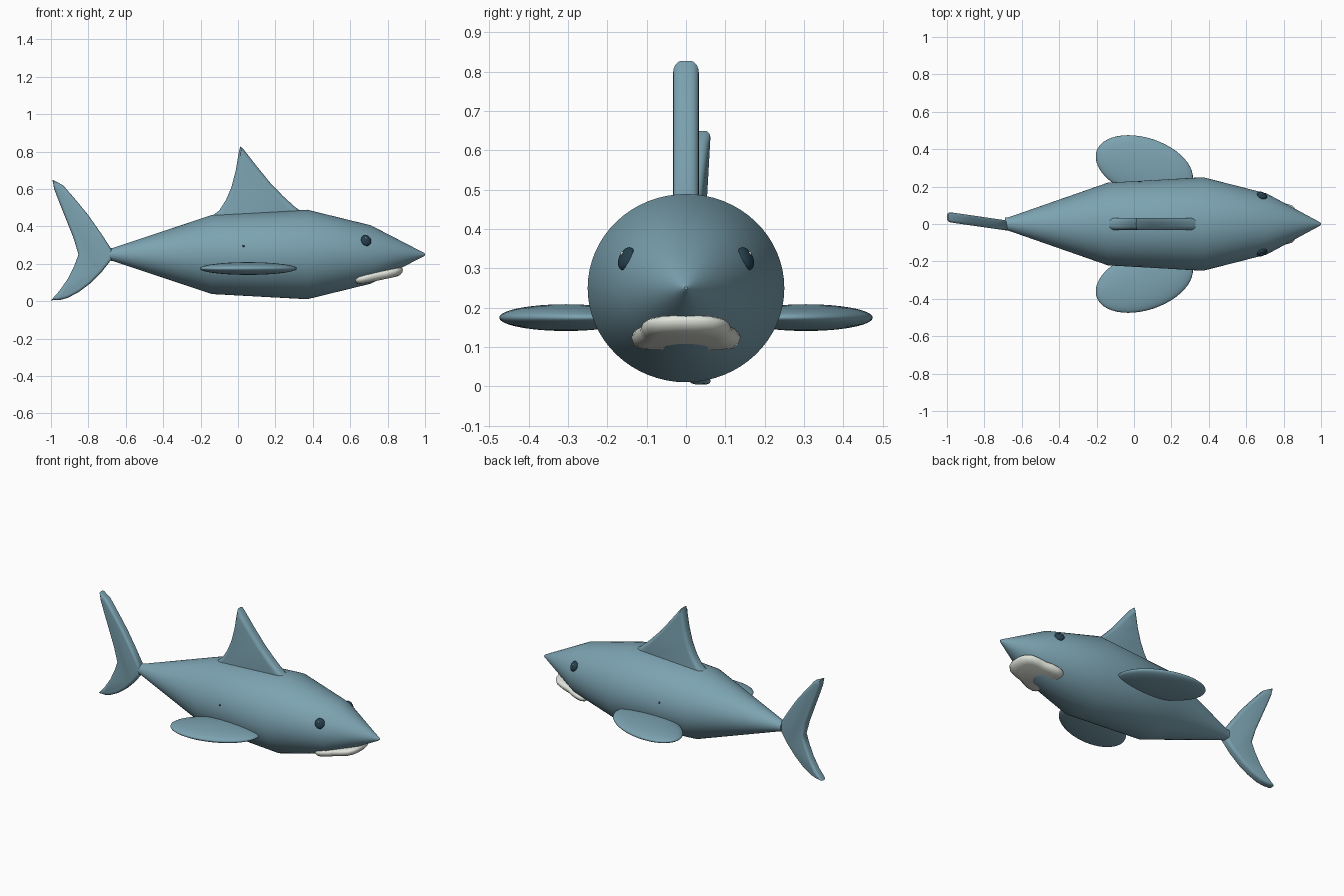
import bpy, bmesh, math
from mathutils import Matrix, Vector

if "Cube" in bpy.data.objects:
    bpy.data.objects.remove(bpy.data.objects["Cube"])


def material(name, rgb):
    m = bpy.data.materials.new(name)
    m.diffuse_color = (*rgb, 1)
    m.use_nodes = True
    m.node_tree.nodes["Principled BSDF"].inputs["Base Color"].default_value = m.diffuse_color
    return m


SKIN = material("blue_grey_skin", (0.20, 0.365, 0.44))
WHITE = material("off_white", (0.74, 0.77, 0.70))
DARK = material("dark_blue", (0.018, 0.05, 0.075))


def finish(name, bm, mat, angle=40):
    bmesh.ops.recalc_face_normals(bm, faces=bm.faces)
    mesh = bpy.data.meshes.new(name)
    bm.to_mesh(mesh)
    bm.free()
    mesh.materials.append(mat)
    obj = bpy.data.objects.new(name, mesh)
    bpy.context.collection.objects.link(obj)
    bpy.ops.object.select_all(action='DESELECT')
    obj.select_set(True)
    bpy.context.view_layer.objects.active = obj
    bpy.ops.object.shade_smooth_by_angle(angle=math.radians(angle))
    return obj


def loft(name, rings, mat, angle=40):
    """Skin a list of equal-length point rings and cap both ends."""
    bm = bmesh.new()
    rows = [[bm.verts.new(p) for p in ring] for ring in rings]
    n = len(rows[0])
    for a, b in zip(rows, rows[1:]):
        for i in range(n):
            j = (i + 1) % n
            bm.faces.new((a[i], a[j], b[j], b[i]))
    bm.faces.new(rows[0])
    bm.faces.new(rows[-1])
    return finish(name, bm, mat, angle)


def ellipsoid(name, loc, size, mat, rot=None, u=32, v=16):
    bm = bmesh.new()
    bmesh.ops.create_uvsphere(bm, u_segments=u, v_segments=v, radius=1)
    m = Matrix.Translation(loc) @ (rot or Matrix()) @ Matrix.Diagonal((*size, 1))
    bmesh.ops.transform(bm, matrix=m, verts=bm.verts)
    return finish(name, bm, mat, 60)


def inset(points, d):
    """Move a clockwise outline inward by d, limiting the shift at sharp tips."""
    out = []
    for i, p in enumerate(points):
        p = Vector(p)
        a = (p - Vector(points[i - 1])).normalized()
        b = (Vector(points[(i + 1) % len(points)]) - p).normalized()
        na, nb = Vector((a.y, -a.x)), Vector((b.y, -b.x))
        mid = (na + nb).normalized()
        out.append(p + mid * d / max(mid.dot(na), 0.65))
    return out


def fin(name, outline, half, r, slope=0.0, origin=0.0):
    """Upright plate with rounded rim; slope swings it sideways along x."""
    rings = []
    steps = 4
    arc = [math.pi / 2 * k / steps for k in range(steps + 1)]
    levels = [(r * (1 - math.sin(t)), -half + r * (1 - math.cos(t))) for t in arc]
    levels += [(d, -y) for d, y in reversed(levels)]
    for d, y in levels:
        rings.append([(p.x, y + slope * (p.x - origin), p.y)
                      for p in inset(outline, d)])
    return loft(name, rings, SKIN)


# Spindle body
SEG = 64
stations = [(-0.69, 0.034), (-0.67, 0.036), (-0.14, 0.221), (0.37, 0.25),
            (0.71, 0.163), (0.995, 0.009), (1.0, 0.004)]
loft("body", [[(x, r * math.cos(2 * math.pi * k / SEG),
                0.25 + 0.957 * r * math.sin(2 * math.pi * k / SEG))
               for k in range(SEG)] for x, r in stations], SKIN, 30)

# Dorsal fin
fin("dorsal_fin", [(-0.145, 0.40), (-0.14, 0.455), (-0.10, 0.485), (-0.065, 0.54),
                   (-0.035, 0.61), (-0.012, 0.70), (0.003, 0.79), (0.012, 0.828),
                   (0.03, 0.812), (0.10, 0.722), (0.17, 0.636), (0.24, 0.563),
                   (0.30, 0.508), (0.345, 0.475), (0.34, 0.40)], 0.033, 0.022)

# Tail fin
fin("tail_fin", [(-1.0, 0.005), (-0.955, 0.055), (-0.91, 0.12), (-0.875, 0.19),
                 (-0.853, 0.25), (-0.88, 0.34), (-0.92, 0.44), (-0.96, 0.54),
                 (-0.983, 0.60), (-0.992, 0.65), (-0.935, 0.62), (-0.87, 0.545),
                 (-0.80, 0.46), (-0.73, 0.36), (-0.675, 0.275), (-0.675, 0.225),
                 (-0.73, 0.155), (-0.79, 0.095), (-0.85, 0.05), (-0.91, 0.018),
                 (-0.95, 0.007)], 0.027, 0.016, -0.144, -0.735)

# Paired fins, eyes and side dots
for side, label in ((1, "left"), (-1, "right")):
    ellipsoid(label + "_pectoral_fin", (0.055, side * 0.305, 0.175),
              (0.269, 0.155, 0.034), SKIN,
              Matrix.Rotation(-side * math.radians(18.4), 4, 'Z'), 48, 24)
    out = Vector((0.45, side * 0.86, 0.42)).normalized()
    turn = out.to_track_quat('Z', 'Y').to_matrix().to_4x4()
    eye = Vector((0.685, side * 0.152, 0.325))
    ellipsoid(label + "_eye", eye, (0.029, 0.031, 0.015), DARK, turn)
    glint = eye + out * 0.0135 + Vector((-0.007, 0, 0.008))
    ellipsoid(label + "_eye_glint", glint, (0.005, 0.005, 0.003), WHITE, turn, 12, 8)
    ellipsoid(label + "_side_dot", (0.03, side * 0.227, 0.296),
              (0.006, 0.004, 0.006), DARK, None, 12, 8)

# Pale mouth: slanted rounded slab that breaks through the underside
half = [(0.882, 0.03), (0.872, 0.07), (0.845, 0.10), (0.80, 0.113), (0.75, 0.118),
        (0.725, 0.130), (0.68, 0.139), (0.645, 0.136), (0.628, 0.12), (0.62, 0.06)]
lip = half + [(x, -y) for x, y in reversed(half)]
rings = []
for s, h in ((0.72, -0.029), (0.88, -0.024), (0.97, -0.013), (1, 0),
             (0.97, 0.010), (0.88, 0.016), (0.72, 0.018)):
    rings.append([(0.755 + (x - 0.755) * s, y * s,
                   0.141 + 0.21 * (x - 0.755) * s + h) for x, y in lip])
loft("mouth", rings, WHITE, 60)
